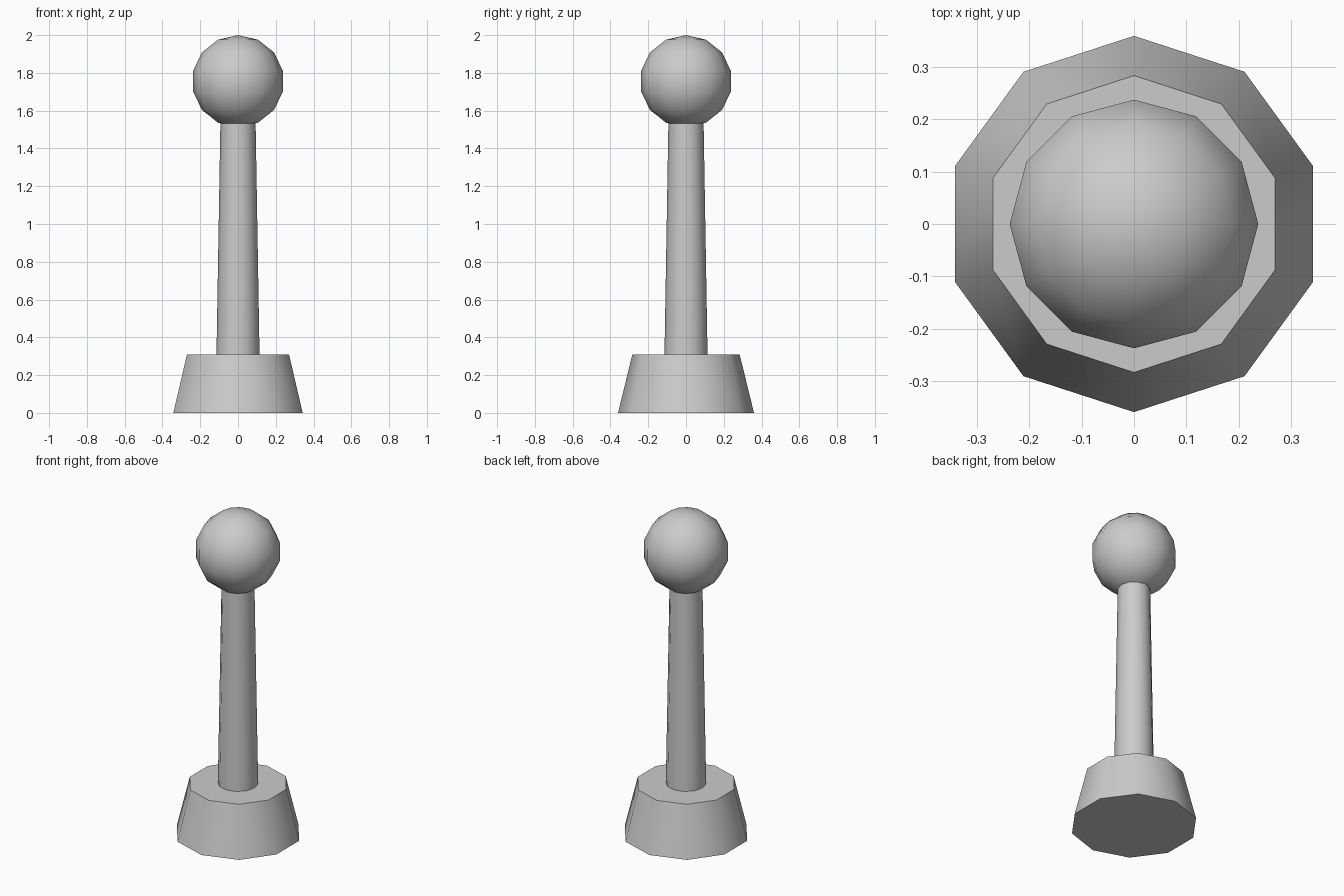
import bpy
import math

# Remove the default cube
cube = bpy.data.objects.get("Cube")
if cube:
    bpy.data.objects.remove(cube, do_unlink=True)

# Single grey material
GREY = (0.6, 0.6, 0.6, 1.0)
mat = bpy.data.materials.new("light_grey")
mat.use_nodes = True
mat.diffuse_color = GREY
mat.node_tree.nodes["Principled BSDF"].inputs["Base Color"].default_value = GREY


def finish(name):
    """Name, colour and smooth the newly added part."""
    obj = bpy.context.object
    obj.name = obj.data.name = name
    obj.data.materials.append(mat)
    bpy.ops.object.shade_smooth_by_angle(angle=math.radians(60))
    return obj


def taper(name, sides, r_bottom, r_top, z_bottom, z_top):
    """Tapered prism with a corner on the y axis."""
    bpy.ops.mesh.primitive_cone_add(
        vertices=sides, radius1=r_bottom, radius2=r_top,
        depth=z_top - z_bottom, location=(0, 0, (z_bottom + z_top) / 2))
    return finish(name)


# Heavy ten-sided foot
taper("base", 10, 0.36, 0.284, 0.0, 0.31)

# Slim twelve-sided column, its top end buried in the ball
taper("column", 12, 0.114, 0.093, 0.31, 1.55)

# Ball on top
BALL_RADIUS = 0.244
bpy.ops.mesh.primitive_uv_sphere_add(
    segments=12, ring_count=7, radius=BALL_RADIUS,
    location=(0, 0, 2 - BALL_RADIUS))
finish("ball")
